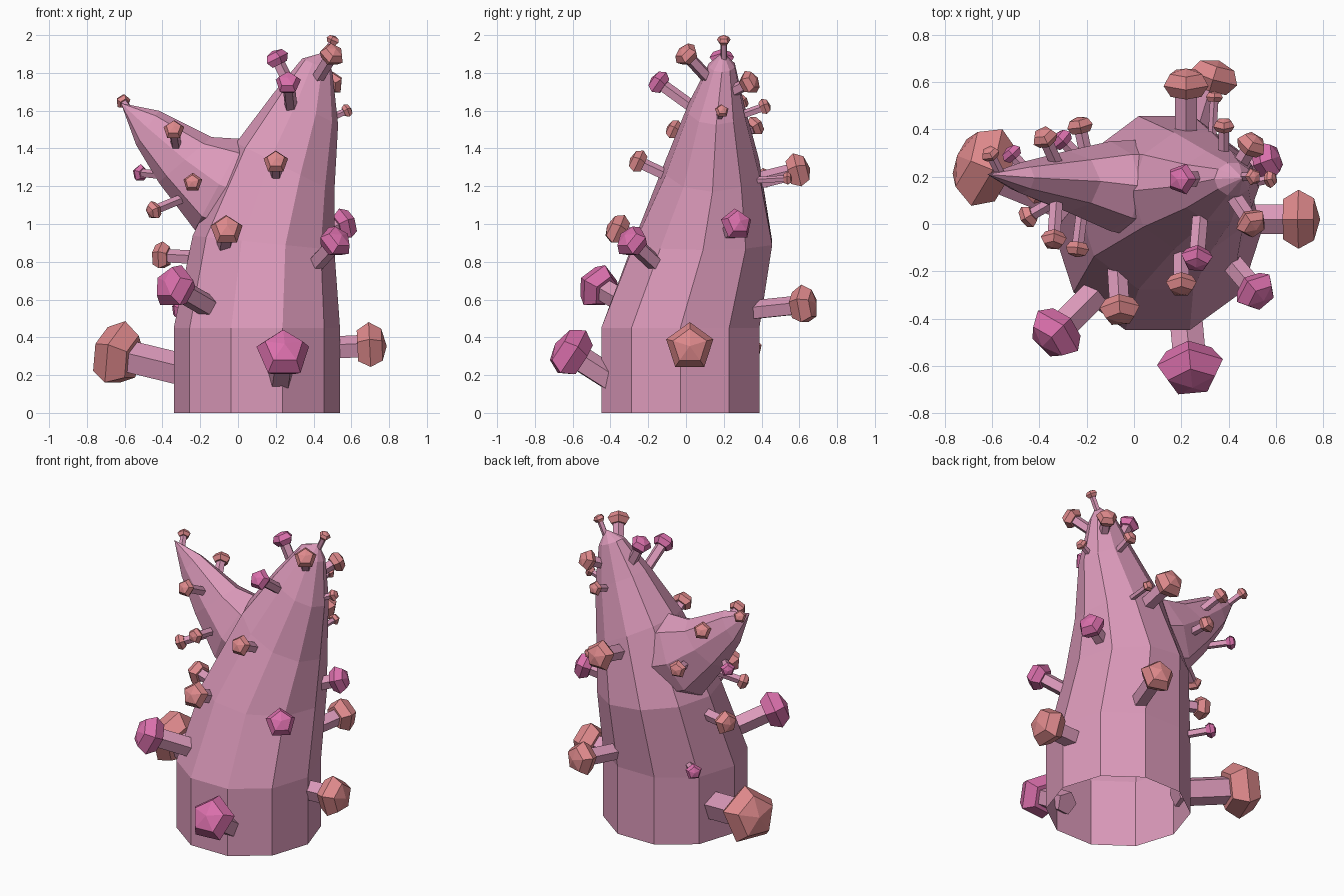
import bpy, bmesh, math
from mathutils import Vector


def material(name, rgb):
    m = bpy.data.materials.new(name)
    m.diffuse_color = (*rgb, 1)
    return m


SKIN = material("pale pink", (0.71, 0.32, 0.49))
SALMON = material("salmon", (0.73, 0.25, 0.26))
MAGENTA = material("rose magenta", (0.70, 0.16, 0.41))


def loft(name, rings, mat, tip=None, base_cap=False):
    """Flat-shaded skin over a list of point rings, closed by an optional tip."""
    bm = bmesh.new()
    rows = [[bm.verts.new(p) for p in r] for r in rings]
    n = len(rows[0])
    for a, b in zip(rows, rows[1:]):
        for i in range(n):
            j = (i + 1) % n
            bm.faces.new((a[i], a[j], b[j], b[i]))
    if tip is not None:
        t = bm.verts.new(tip)
        for i in range(n):
            bm.faces.new((rows[-1][i], rows[-1][(i + 1) % n], t))
    if base_cap:
        bm.faces.new(rows[0][::-1])
    bmesh.ops.recalc_face_normals(bm, faces=bm.faces)
    me = bpy.data.meshes.new(name)
    bm.to_mesh(me)
    bm.free()
    me.materials.append(mat)
    ob = bpy.data.objects.new(name, me)
    bpy.context.collection.objects.link(ob)
    return ob


def angles(n, start=0.0):
    return [start + 2 * math.pi * i / n for i in range(n)]


# Trunk, open underneath: centre x, y, z, radius x, radius y, tilt of the ring
trunk = [(0.10, -0.03, 0.00, 0.44, 0.44, 0.0),
         (0.10, -0.03, 0.45, 0.44, 0.44, 0.0),
         (0.135, 0.09, 0.90, 0.375, 0.385, 0.10),
         (0.25, 0.14, 1.30, 0.26, 0.26, 0.50),
         (0.36, 0.16, 1.61, 0.17, 0.155, 0.50),
         (0.42, 0.19, 1.84, 0.08, 0.072, 0.45)]
loft("trunk",
     [[(x + rx * math.cos(a), y + ry * math.sin(a), z - t * rx * math.cos(a))
       for a in angles(10)] for x, y, z, rx, ry, t in trunk],
     SKIN, tip=(0.46, 0.195, 1.91))

# Side horn: lower point (x, z), upper point (x, z), centre y, half width
horn = [((0.02, 0.88), (0.24, 1.36), 0.14, 0.22),
        ((-0.23, 0.97), (0.03, 1.45), 0.16, 0.19),
        ((-0.42, 1.22), (-0.14, 1.46), 0.18, 0.13),
        ((-0.54, 1.42), (-0.42, 1.60), 0.195, 0.065)]
rings = []
for (x0, z0), (x1, z1), y, w in horn:
    rings.append([((x0 + x1) / 2 + (x1 - x0) / 2 * math.cos(a), y + w * math.sin(a),
                   (z0 + z1) / 2 + (z1 - z0) / 2 * math.cos(a)) for a in angles(8)])
loft("side_horn", rings, SKIN, tip=(-0.62, 0.21, 1.64))


# Knobs: five-sided stalk plus five-sided domed cap
def knob(i, base, cap, r, cap_mat):
    base, cap = Vector(base), Vector(cap)
    d = (cap - base).normalized()
    q = d.to_track_quat('Z', 'Y')

    def ring(c, rad):
        return [c + q @ Vector((rad * math.cos(a), rad * math.sin(a), 0))
                for a in angles(5, math.pi / 2)]

    loft(f"stalk_{i}", [ring(base - d * 0.03, 0.52 * r), ring(cap - d * 0.5 * r, 0.52 * r)],
         SKIN, base_cap=True)
    loft(f"cap_{i}", [ring(cap + d * h * r, k * r)
                      for k, h in ((0.72, -0.62), (1.05, -0.1), (0.75, 0.42))],
         cap_mat, tip=cap + d * 0.62 * r, base_cap=True)


salmon_low = [
    ((0.50, 0.02, 0.34), (0.71, 0.02, 0.35), 0.125),
    ((-0.28, 0.10, 0.22), (-0.65, 0.25, 0.31), 0.175),
    ((-0.07, -0.20, 0.89), (-0.06, -0.37, 0.97), 0.085),
    ((0.25, 0.34, 0.54), (0.34, 0.63, 0.57), 0.105),
    ((0.22, 0.36, 1.22), (0.22, 0.60, 1.28), 0.095),
    ((-0.22, 0.10, 0.82), (-0.41, 0.16, 0.83), 0.075),
]
salmon_high = [
    ((-0.33, 0.10, 1.12), (-0.45, 0.03, 1.07), 0.05),
    ((-0.57, 0.22, 1.60), (-0.61, 0.30, 1.65), 0.04),
    ((-0.33, 0.07, 1.43), (-0.34, -0.07, 1.50), 0.055),
    ((-0.22, 0.05, 1.20), (-0.24, -0.11, 1.22), 0.05),
    ((0.20, -0.09, 1.25), (0.20, -0.26, 1.33), 0.065),
    ((0.42, 0.12, 1.77), (0.50, 0.00, 1.90), 0.067),
    ((0.46, 0.20, 1.88), (0.505, 0.20, 1.975), 0.036),
    ((0.44, 0.24, 1.70), (0.50, 0.34, 1.75), 0.065),
    ((0.47, 0.17, 1.55), (0.58, 0.19, 1.60), 0.037),
    ((0.38, 0.28, 1.57), (0.38, 0.42, 1.62), 0.045),
    ((0.33, 0.36, 1.23), (0.34, 0.54, 1.24), 0.036),
    ((-0.33, 0.26, 1.45), (-0.38, 0.37, 1.52), 0.055),
    ((-0.20, 0.28, 1.22), (-0.23, 0.42, 1.24), 0.055),
]
magenta = [
    ((0.22, -0.40, 0.18), (0.24, -0.62, 0.32), 0.14),
    ((-0.15, -0.28, 0.56), (-0.34, -0.47, 0.67), 0.12),
    ((0.41, -0.16, 0.79), (0.52, -0.29, 0.91), 0.09),
    ((0.43, 0.22, 0.95), (0.57, 0.27, 1.00), 0.085),
    ((-0.22, 0.27, 0.53), (-0.31, 0.36, 0.55), 0.05),
    ((-0.43, 0.20, 1.26), (-0.52, 0.30, 1.27), 0.045),
    ((0.28, 0.03, 1.62), (0.265, -0.15, 1.75), 0.067),
    ((0.27, 0.19, 1.74), (0.20, 0.19, 1.88), 0.065),
]
jobs = [(k, SALMON) for k in salmon_low + salmon_high] + [(k, MAGENTA) for k in magenta]
for i, ((b, c, r), m) in enumerate(jobs, 1):
    knob(i, b, c, r, m)
